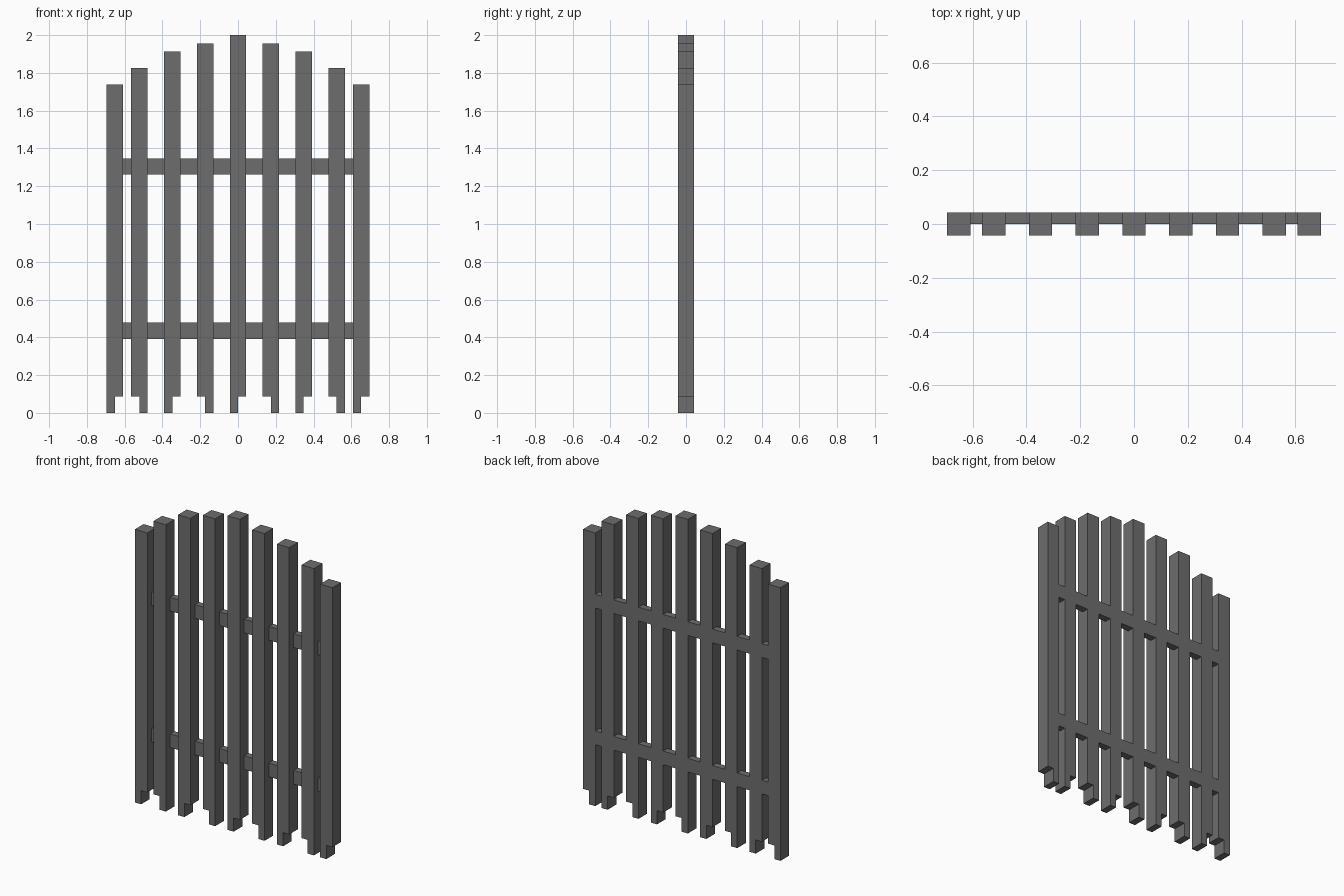
import bpy

if "Cube" in bpy.data.objects:
    bpy.data.objects.remove(bpy.data.objects["Cube"])

U = 2 / 23          # bar width; the whole gate follows this module
H = U / 2

iron = bpy.data.materials.new("dark_grey_iron")
iron.diffuse_color = (0.155, 0.155, 0.155, 1)
iron.use_nodes = True
iron.node_tree.nodes["Principled BSDF"].inputs["Base Color"].default_value = iron.diffuse_color


def prism(name, profile, y0, y1):
    """Extrude a closed (x, z) profile, counter-clockwise from the front."""
    n = len(profile)
    verts = [(x, y0, z) for x, z in profile] + [(x, y1, z) for x, z in profile]
    faces = [tuple(range(n)), tuple(range(2 * n - 1, n - 1, -1))]
    faces += [(i, i + n, (i + 1) % n + n, (i + 1) % n) for i in range(n)]
    mesh = bpy.data.meshes.new(name)
    mesh.from_pydata(verts, [], faces)
    mesh.materials.append(iron)
    obj = bpy.data.objects.new(name, mesh)
    bpy.context.collection.objects.link(obj)
    return obj


# Upright bars: arched tops, half-width feet on alternating sides
centres = [c * U for c in (-7.5, -6, -4, -2, 0, 2, 4, 6, 7.5)]
tops = [t * U for t in (20, 21, 22, 22.5, 23, 22.5, 22, 21, 20)]
for i, (x, top) in enumerate(zip(centres, tops)):
    l, r = x - H, x + H
    if i % 2 == 0:
        foot = [(l, 0), (x, 0), (x, U), (r, U)]
    else:
        foot = [(l, U), (x, U), (x, 0), (r, 0)]
    prism(f"upright_bar_{i + 1}", foot + [(r, top), (l, top)], -H, H)

# Cross rails: pieces filling the gaps, flush with the back of the bars
for label, z in (("lower", 4.5 * U), ("upper", 14.5 * U)):
    for i, (a, b) in enumerate(zip(centres, centres[1:])):
        l, r = a + H, b - H
        prism(f"{label}_rail_{i + 1}", [(l, z), (r, z), (r, z + U), (l, z + U)], 0, H)
